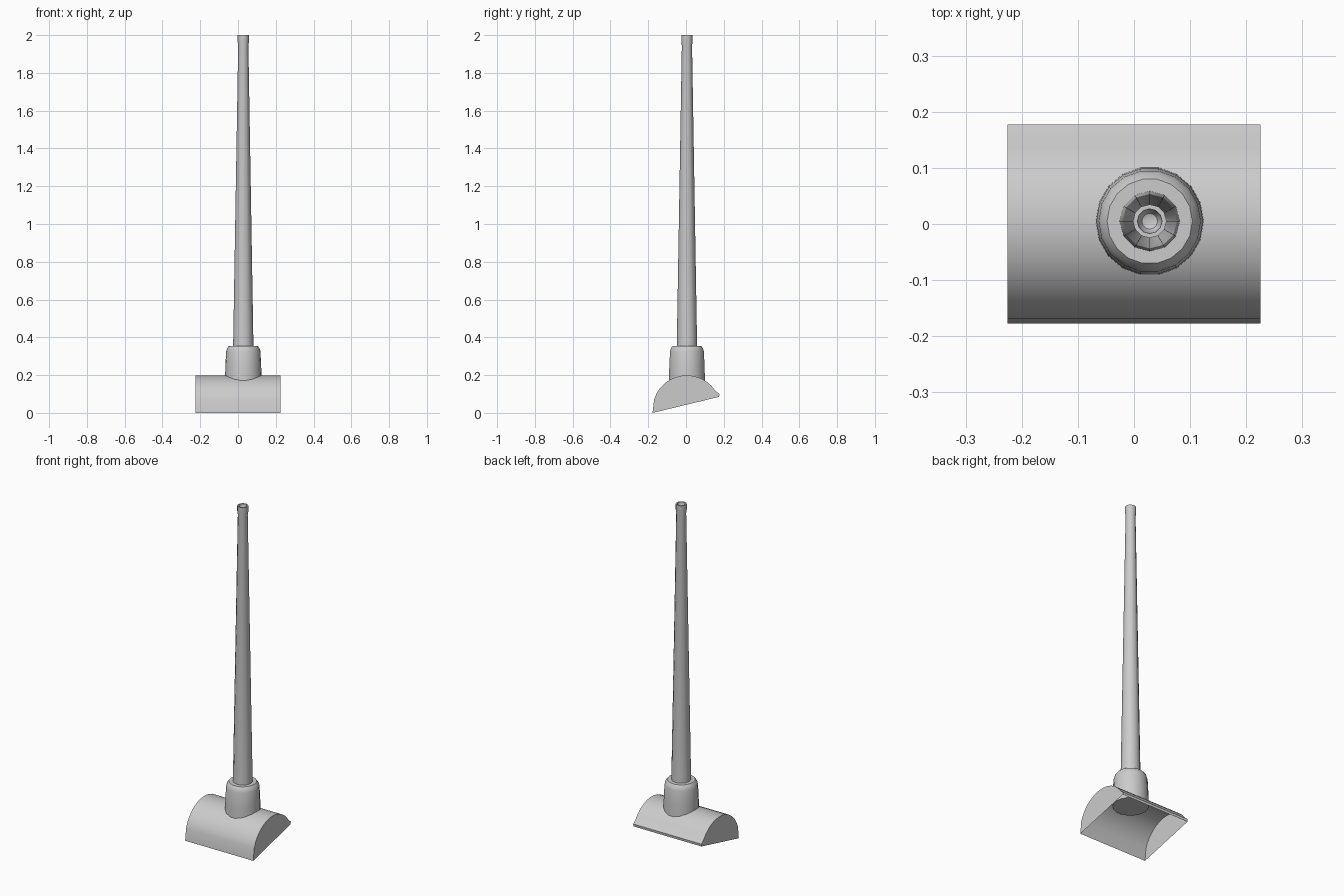
import bpy, bmesh, math

if "Cube" in bpy.data.objects:
    bpy.data.objects.remove(bpy.data.objects["Cube"])

CX, CY = 0.028, 0.005   # axis of the socket and pole


def make_object(name, bm, angle=35):
    bmesh.ops.recalc_face_normals(bm, faces=bm.faces)
    mesh = bpy.data.meshes.new(name)
    bm.to_mesh(mesh)
    bm.free()
    ob = bpy.data.objects.new(name, mesh)
    bpy.context.collection.objects.link(ob)
    bpy.ops.object.select_all(action='DESELECT')
    ob.select_set(True)
    bpy.context.view_layer.objects.active = ob
    bpy.ops.object.shade_smooth_by_angle(angle=math.radians(angle))
    return ob


def lathe(name, profile, sides):
    """Revolve (radius, z) points; radius 0 closes the surface."""
    bm = bmesh.new()
    rings = []
    for r, z in profile:
        n = sides if r else 1
        rings.append([bm.verts.new((CX + r * math.cos(2 * math.pi * i / n),
                                    CY + r * math.sin(2 * math.pi * i / n), z))
                      for i in range(n)])
    for a, b in zip(rings, rings[1:]):
        for i in range(sides):
            j = (i + 1) % sides
            quad = [a[i % len(a)], a[j % len(a)], b[j % len(b)], b[i % len(b)]]
            bm.faces.new(list(dict.fromkeys(quad)))
    return make_object(name, bm)


# tilted saddle: arched sheet with end plates, open underneath
cy, cz, R = 0.004, 0.018, 0.181
start, end, steps = math.radians(163), math.radians(33), 12
arc = [(-0.177, 0.0)]
for i in range(steps + 1):
    a = start + (end - start) * i / steps
    arc.append((cy + R * math.cos(a), cz + R * math.sin(a)))
arc += [(0.177, 0.1), (0.175, 0.085)]
bm = bmesh.new()
left, right = [[bm.verts.new((x, y, z)) for y, z in arc] for x in (-0.225, 0.225)]
for i in range(len(arc) - 1):
    bm.faces.new((left[i], left[i + 1], right[i + 1], right[i]))
bm.faces.new(left)
bm.faces.new(right)
make_object("saddle_base", bm)

# socket that holds the pole
lathe("socket", [(0, 0.16), (0.097, 0.16), (0.095, 0.24), (0.091, 0.325),
                 (0.086, 0.342), (0.076, 0.355), (0.05, 0.355)], 18)

# tapered pole with a collar and a rounded cup in its tip
lathe("pole", [(0.054, 0.34), (0.027, 1.945), (0.03, 1.965), (0.03, 2.0),
               (0.022, 2.0), (0.021, 1.985), (0.014, 1.972), (0, 1.966)], 12)
